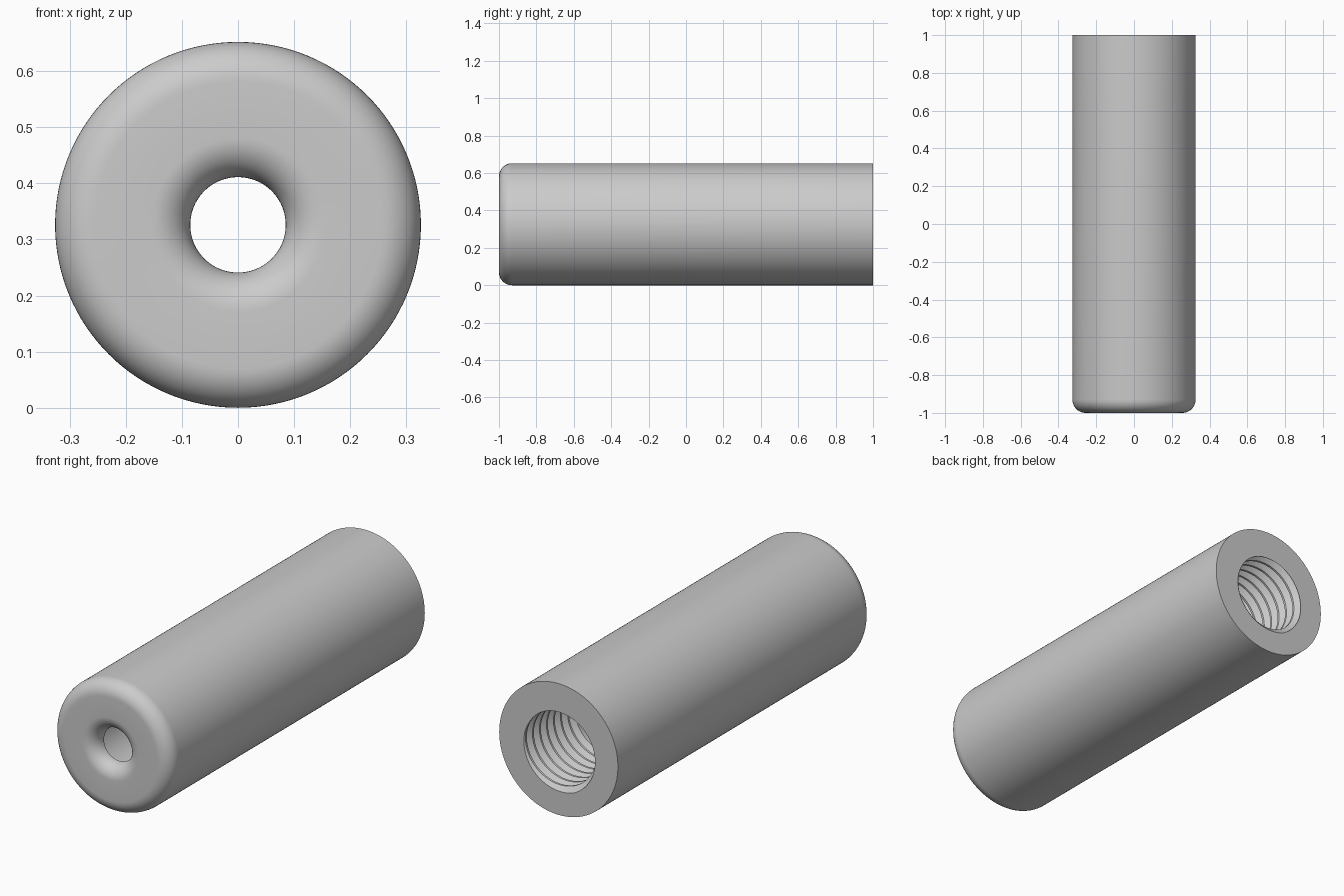
import bpy, bmesh, math

if "Cube" in bpy.data.objects:
    bpy.data.objects.remove(bpy.data.objects["Cube"])

SEG = 128
R = 0.326           # outer radius
BORE = 0.185        # smooth bore and thread crest radius
HOLE = 0.085        # small front hole radius
FILLET = 0.07
PITCH = 0.055
DEPTH = 0.027       # thread groove depth
BACK, FRONT = 1.0, -1.0
THREAD_END = BACK - 0.43

grey = bpy.data.materials.new("light grey")
grey.use_nodes = True
colour = (0.6, 0.6, 0.6, 1)
grey.diffuse_color = colour
grey.node_tree.nodes["Principled BSDF"].inputs["Base Color"].default_value = colour


def place(r, y, a):
    return (r * math.cos(a), y, R + r * math.sin(a))


def finish(bm, name):
    bmesh.ops.remove_doubles(bm, verts=bm.verts, dist=1e-5)
    bmesh.ops.recalc_face_normals(bm, faces=bm.faces)
    mesh = bpy.data.meshes.new(name)
    bm.to_mesh(mesh)
    bm.free()
    mesh.materials.append(grey)
    ob = bpy.data.objects.new(name, mesh)
    bpy.context.collection.objects.link(ob)
    bpy.ops.object.select_all(action='DESELECT')
    ob.select_set(True)
    bpy.context.view_layer.objects.active = ob
    bpy.ops.object.shade_smooth_by_angle(angle=math.radians(30))
    return ob


def arc(cr, cy, start, end, steps=12):
    for i in range(steps + 1):
        t = math.radians(start + (end - start) * i / steps)
        yield (cr + FILLET * math.cos(t), cy + FILLET * math.sin(t))


# Tube body: closed lathe of outer wall, rounded front, throat, bore and back rim
edge = FRONT + FILLET
profile = [(R, BACK)]
profile += arc(R - FILLET, edge, 0, -90)
profile += arc(HOLE + FILLET, edge, -90, -180)
profile += [(BORE, edge), (BORE, THREAD_END)]
bm = bmesh.new()
rings = [[bm.verts.new(place(r, y, math.tau * i / SEG)) for i in range(SEG)]
         for r, y in profile]
for a, b in zip(rings, rings[1:]):
    for i in range(SEG):
        j = (i + 1) % SEG
        bm.faces.new((a[i], a[j], b[j], b[i]))
finish(bm, "tube_body")


# Threaded bore: helical V groove with flat crests, plus the flat back face
def thread_radius(y, a):
    phase = (y / PITCH - a / math.tau) % 1
    groove = max(0, 1 - abs(phase - 0.5) / 0.4)
    fade = min(1, (y - THREAD_END) / (PITCH / 2))
    return BORE + DEPTH * groove * fade


stops = [0.1, 0.5, 0.9]             # crest edge, groove root, crest edge
first = math.floor(THREAD_END / PITCH) - 2
last = math.ceil(BACK / PITCH) + 1
levels = [(n + s) * PITCH for n in range(first, last) for s in stops]
bm = bmesh.new()
rows = []
for level in levels:
    row = []
    for i in range(SEG + 1):
        a = math.tau * i / SEG
        y = min(BACK, max(THREAD_END, level + PITCH * i / SEG))
        row.append(bm.verts.new(place(thread_radius(y, a), y, a)))
    rows.append(row)
for a, b in zip(rows, rows[1:]):
    for i in range(SEG):
        if b[i].co.y - a[i].co.y > 1e-6 or b[i + 1].co.y - a[i + 1].co.y > 1e-6:
            bm.faces.new((a[i], a[i + 1], b[i + 1], b[i]))
rim = [bm.verts.new(place(R, BACK, math.tau * i / SEG)) for i in range(SEG + 1)]
for i in range(SEG):
    bm.faces.new((rows[-1][i], rows[-1][i + 1], rim[i + 1], rim[i]))
loose = [v for v in bm.verts if not v.link_faces]
bmesh.ops.delete(bm, geom=loose, context='VERTS')
finish(bm, "threaded_bore")
